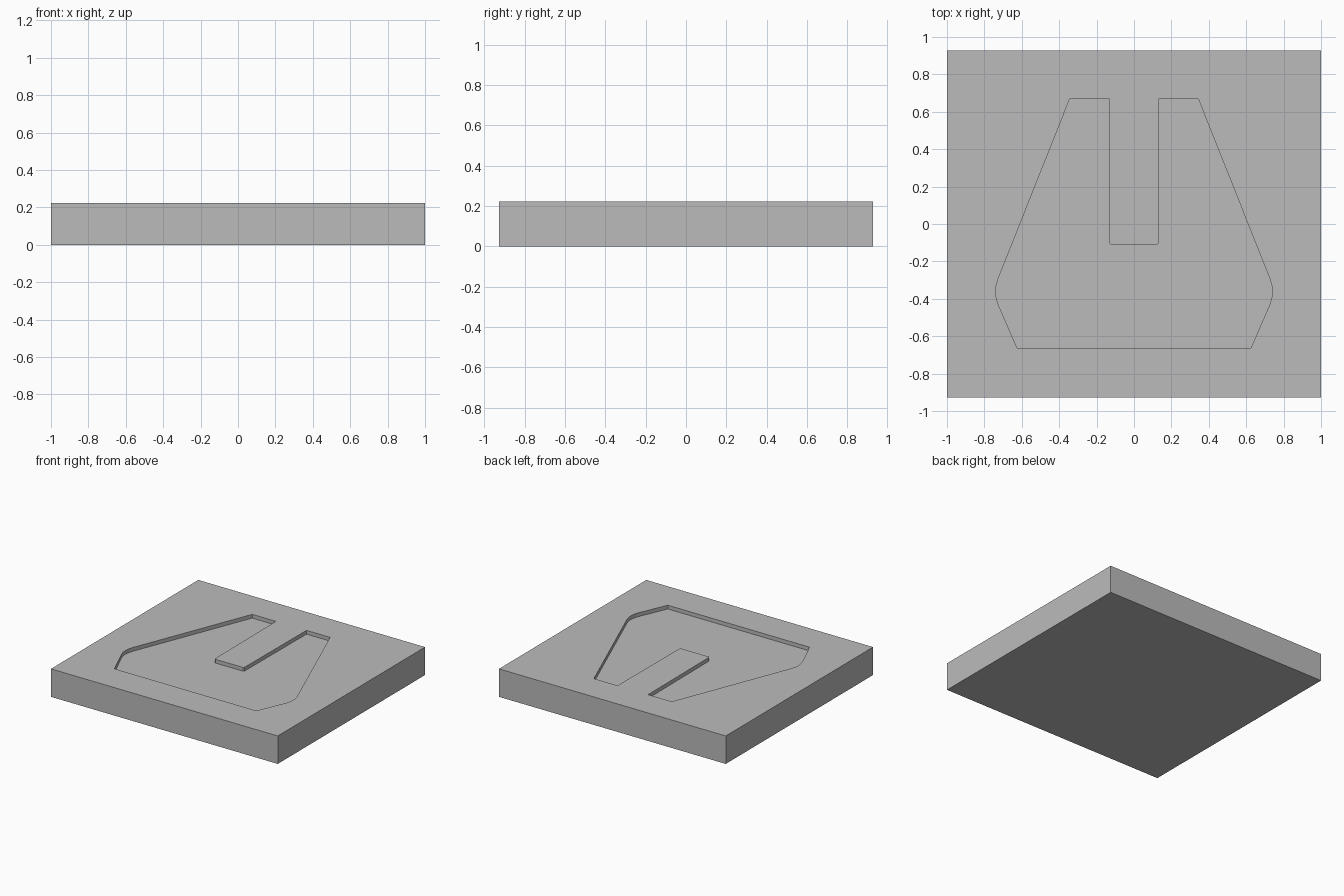
import bpy
import bmesh

if "Cube" in bpy.data.objects:
    bpy.data.objects.remove(bpy.data.objects["Cube"], do_unlink=True)

WIDTH, DEPTH, HEIGHT = 2.0, 1.855, 0.223
POCKET_DEPTH = 0.03

# Single matte grey
grey = bpy.data.materials.new("plain_grey")
grey.use_nodes = True
colour = (0.5, 0.5, 0.5, 1)
grey.diffuse_color = colour
grey.node_tree.nodes["Principled BSDF"].inputs["Base Color"].default_value = colour


def make_prism(name, outline, bottom, top):
    """Extrude a closed xy outline from bottom to top."""
    bm = bmesh.new()
    base = bm.faces.new([bm.verts.new((x, y, bottom)) for x, y in outline])
    result = bmesh.ops.extrude_face_region(bm, geom=[base])
    moved = [v for v in result["geom"] if isinstance(v, bmesh.types.BMVert)]
    bmesh.ops.translate(bm, verts=moved, vec=(0, 0, top - bottom))
    bmesh.ops.recalc_face_normals(bm, faces=bm.faces)
    mesh = bpy.data.meshes.new(name)
    bm.to_mesh(mesh)
    bm.free()
    mesh.materials.append(grey)
    obj = bpy.data.objects.new(name, mesh)
    bpy.context.collection.objects.link(obj)
    return obj


# Rectangular slab
w, d = WIDTH / 2, DEPTH / 2
slab = make_prism("slab", [(-w, -d), (w, -d), (w, d), (-w, d)], 0, HEIGHT)

# Pocket outline: right half from the slot end to the front edge, then mirrored
half = [
    (0.122, -0.112), (0.13, -0.104), (0.135, 0.67), (0.343, 0.67),
    (0.727, -0.295), (0.736, -0.325), (0.74, -0.36), (0.737, -0.39),
    (0.728, -0.425), (0.625, -0.663),
]
outline = half + [(-x, y) for x, y in reversed(half)]
cutter = make_prism("pocket_cutter", outline, HEIGHT - POCKET_DEPTH, HEIGHT + 0.1)
cutter.hide_render = True

# Sink the pocket into the slab and discard the cutter
cut = slab.modifiers.new("pocket", 'BOOLEAN')
cut.operation = 'DIFFERENCE'
cut.solver = 'EXACT'
cut.object = cutter
bpy.context.view_layer.objects.active = slab
slab.select_set(True)
bpy.ops.object.modifier_apply(modifier=cut.name)
bpy.data.objects.remove(cutter, do_unlink=True)

# Soften only the rounded pocket corners
bpy.ops.object.shade_smooth_by_angle(angle=0.4)
